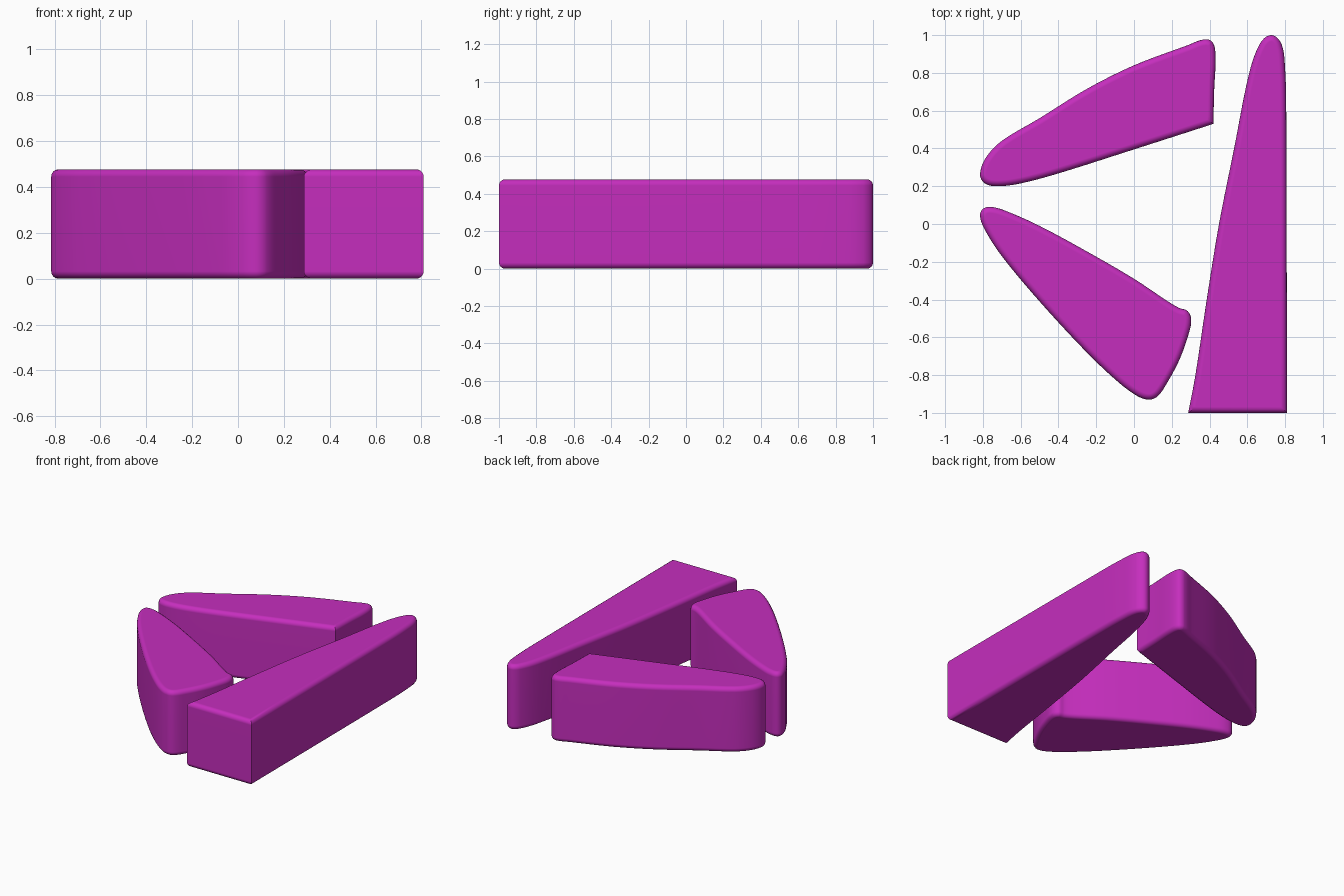
import bpy, bmesh, math
from mathutils import Vector

HEIGHT = 0.477
ROUNDING = 0.032
STEPS = 5

cube = bpy.data.objects.get("Cube")
if cube:
    bpy.data.objects.remove(cube, do_unlink=True)

magenta = bpy.data.materials.new("magenta")
magenta.use_nodes = True
colour = (0.56, 0.027, 0.51, 1)
magenta.diffuse_color = colour
magenta.node_tree.nodes["Principled BSDF"].inputs["Base Color"].default_value = colour


def smooth_outline(points, corners):
    """Closed curve through the points, kept sharp at the listed corners."""
    pts = [Vector(p) for p in points]
    count = len(pts)
    outline = []
    for i in range(count):
        j = (i + 1) % count
        a, b = pts[i], pts[j]
        before = a if i in corners else pts[i - 1]
        after = b if j in corners else pts[(j + 1) % count]
        if i in corners and j in corners:
            outline.append(a)
            continue
        # Tangents scaled by neighbouring spans avoid overshoot on uneven spacing
        span = (b - a).length
        start = (b - before).normalized() * span
        end = (after - a).normalized() * span
        for k in range(STEPS):
            t = k / STEPS
            s = 1 - t
            c1, c2 = a + start / 3, b - end / 3
            outline.append(a * s**3 + c1 * 3 * s * s * t + c2 * 3 * s * t * t + b * t**3)
    return outline


def make_block(name, points, corners=()):
    """Upright block with rounded top and bottom rims."""
    bm = bmesh.new()
    base = bm.faces.new([bm.verts.new((p.x, p.y, 0)) for p in smooth_outline(points, corners)])
    raised = bmesh.ops.extrude_face_region(bm, geom=[base], use_keep_orig=True)["geom"]
    top = [v for v in raised if isinstance(v, bmesh.types.BMVert)]
    bmesh.ops.translate(bm, verts=top, vec=(0, 0, HEIGHT))
    bmesh.ops.recalc_face_normals(bm, faces=bm.faces)
    rims = [e for e in bm.edges if abs(e.verts[0].co.z - e.verts[1].co.z) < HEIGHT / 2]
    bmesh.ops.bevel(bm, geom=rims, offset=ROUNDING, offset_type='OFFSET', segments=4,
                    profile=0.5, affect='EDGES', clamp_overlap=False)
    mesh = bpy.data.meshes.new(name)
    bm.to_mesh(mesh)
    bm.free()
    mesh.materials.append(magenta)
    mesh.shade_smooth()
    mesh.set_sharp_from_angle(angle=math.radians(35))
    block = bpy.data.objects.new(name, mesh)
    bpy.context.collection.objects.link(block)
    normals = block.modifiers.new("Flat face normals", 'WEIGHTED_NORMAL')
    normals.keep_sharp = True
    return block


# Long tapering bar on the left side, square at the front
make_block("left_bar", [
    (.287, -1), (.81, -1), (.806, .6), (.8, .82), (.782, .95), (.73, 1), (.67, .96),
    (.61, .8), (.53, .4), (.45, 0), (.385, -.4), (.325, -.8)], corners=(0, 1))

# Wedge at the back with one sharp inner corner
make_block("back_wedge", [
    (.42, .53), (.425, .72), (.432, .88), (.418, .96), (.375, .978), (.28, .945),
    (0, .84), (-.25, .715), (-.5, .56), (-.7, .44), (-.785, .35), (-.815, .26),
    (-.787, .213), (-.72, .2), (-.6, .215), (-.4, .268), (0, .395)], corners=(0,))

# Rounded triangular wedge at the front
make_block("front_wedge", [
    (-.815, .04), (-.8, .08), (-.755, .09), (-.68, .07), (-.5, -.01), (-.25, -.145),
    (0, -.29), (.18, -.41), (.24, -.445), (.283, -.46), (.303, -.505), (.29, -.58),
    (.24, -.72), (.17, -.85), (.125, -.912), (.08, -.93), (.02, -.912), (-.08, -.84),
    (-.25, -.68), (-.5, -.41), (-.7, -.17), (-.79, -.03)])
